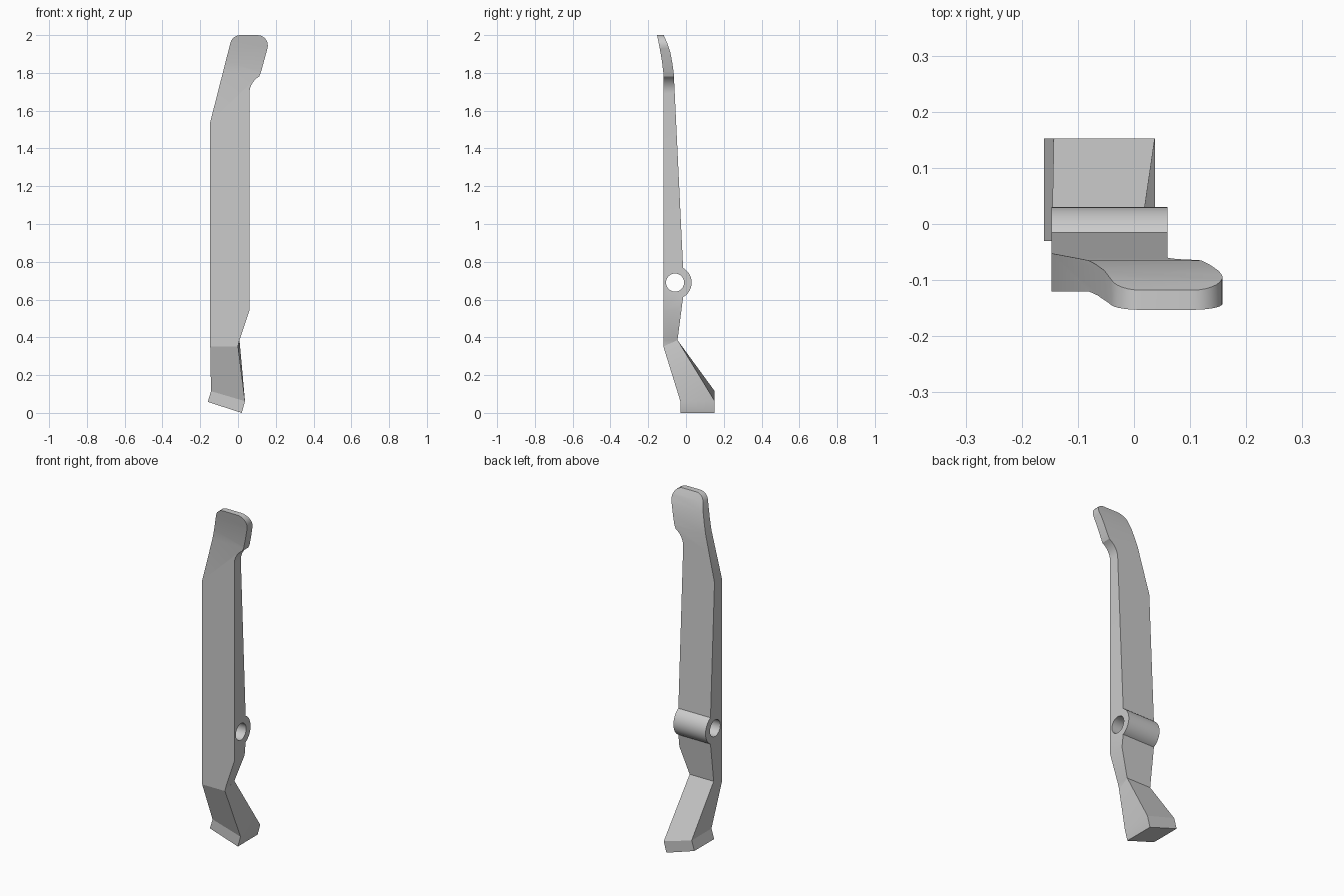
import bpy, bmesh
from math import cos, sin, radians
from mathutils import Vector

cube = bpy.data.objects.get("Cube")
if cube:
    bpy.data.objects.remove(cube)

grey = bpy.data.materials.new("plain grey")
grey.use_nodes = True
GREY = (0.6, 0.6, 0.6, 1)
grey.diffuse_color = GREY
grey.node_tree.nodes["Principled BSDF"].inputs["Base Color"].default_value = GREY


def arc(cx, cz, r, start, end, steps):
    """Points along a circular arc, angles in degrees."""
    angles = [radians(start + (end - start) * i / steps) for i in range(steps + 1)]
    return [(cx + r * cos(a), cz + r * sin(a)) for a in angles]


def make_object(name, bm):
    bmesh.ops.recalc_face_normals(bm, faces=bm.faces)
    mesh = bpy.data.meshes.new(name)
    bm.to_mesh(mesh)
    bm.free()
    mesh.materials.append(grey)
    obj = bpy.data.objects.new(name, mesh)
    bpy.context.collection.objects.link(obj)
    return obj


def prism(name, outline, place, offset):
    """Extrude a flat outline; place maps its 2D points into space."""
    bm = bmesh.new()
    face = bm.faces.new([bm.verts.new(place(*p)) for p in outline])
    new = bmesh.ops.extrude_face_region(bm, geom=[face])["geom"]
    verts = [v for v in new if isinstance(v, bmesh.types.BMVert)]
    bmesh.ops.translate(bm, verts=verts, vec=Vector(offset))
    return make_object(name, bm)


def cut(target, tool, operation):
    mod = target.modifiers.new(operation.lower(), "BOOLEAN")
    mod.operation, mod.object, mod.solver = operation, tool, "EXACT"
    bpy.context.view_layer.objects.active = target
    bpy.ops.object.modifier_apply(modifier=mod.name)
    bpy.data.objects.remove(tool)


def smooth(obj):
    bpy.ops.object.select_all(action="DESELECT")
    obj.select_set(True)
    bpy.context.view_layer.objects.active = obj
    bpy.ops.object.shade_smooth_by_angle(angle=radians(30))


def side_place(y, z):
    return (-0.3, y, z)


def front_place(x, z):
    return (x, -0.4, z)


# Lever side profile: flat front, tapering back, pivot boss and swept tip
PIVOT = (-0.058, 0.69)
side = [(-0.12, 0.352), (-0.12, 1.8), (-0.127, 1.86), (-0.139, 1.93), (-0.153, 2.0),
        (-0.118, 2.0), (-0.1, 1.96), (-0.083, 1.91), (-0.072, 1.85),
        (-0.065, 1.8), (-0.06, 1.7)]
side += arc(*PIVOT, 0.088, 61, -61, 24)
side += [(-0.045, 0.385)]
lever = prism("lever_arm", side, side_place, (0.6, 0, 0))

# Front silhouette: offset rounded tip, waist fillet and narrowed lower end
front = [(-0.147, 0.2), (-0.147, 1.54)]
front += arc(0.013, 1.945, 0.055, 165, 90, 6)
front += arc(0.103, 1.945, 0.055, 90, -15, 8)
front += [(0.122, 1.805)]
front += arc(0.165, 1.69, 0.105, 120, 180, 7)
front += [(0.06, 0.54), (0.008, 0.385), (0.0, 0.355), (0.0, 0.2)]
cut(lever, prism("silhouette", front, front_place, (0, 0.8, 0)), "INTERSECT")

# Pivot hole through the boss
hole = prism("hole", arc(*PIVOT, 0.048, 0, 345, 23), side_place, (0.6, 0, 0))
cut(lever, hole, "DIFFERENCE")
smooth(lever)

# Bent foot: neck section, tilted ankle section and sole section
rings = [
    [(-0.147, -0.12, 0.352), (0.0, -0.12, 0.352), (0.008, -0.045, 0.385), (-0.147, -0.045, 0.385)],
    [(-0.143, -0.03, 0.115), (0.037, -0.03, 0.062), (0.037, 0.152, 0.062), (-0.143, 0.152, 0.115)],
    [(-0.16, -0.03, 0.058), (0.02, -0.03, 0.0), (0.02, 0.152, 0.0), (-0.16, 0.152, 0.058)],
]
bm = bmesh.new()
rows = [[bm.verts.new(p) for p in ring] for ring in rings]
for upper, lower in zip(rows, rows[1:]):
    for i in range(4):
        j = (i + 1) % 4
        bm.faces.new((upper[i], upper[j], lower[j], lower[i]))
bm.faces.new(rows[0])
bm.faces.new(rows[-1])
foot = make_object("foot", bm)
cut(lever, foot, "UNION")
smooth(lever)
